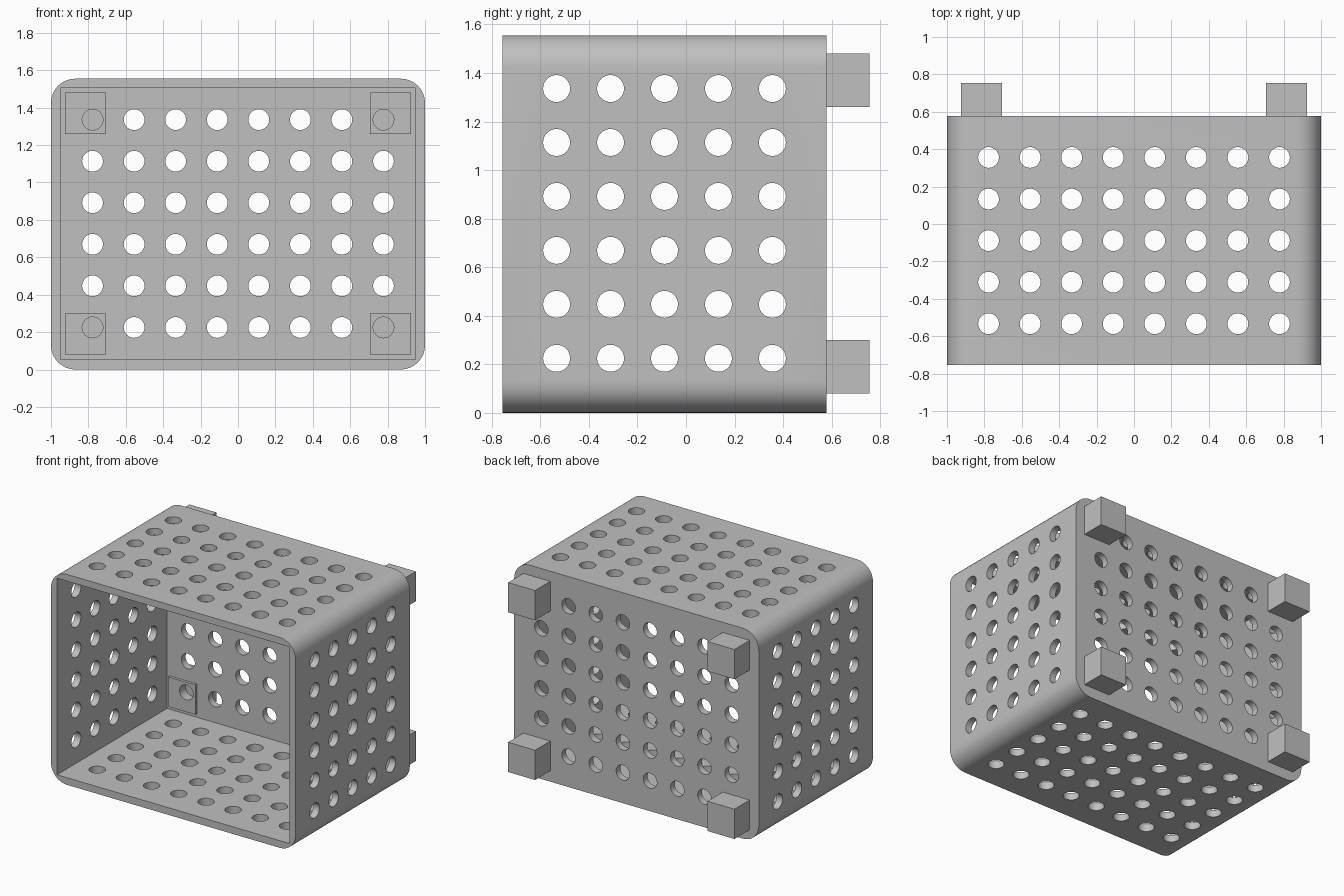
import bpy, bmesh, math
from mathutils import Matrix, Vector

if "Cube" in bpy.data.objects:
    bpy.data.objects.remove(bpy.data.objects["Cube"], do_unlink=True)

FRONT, BACK, TIP = -0.755, 0.578, 0.755
HEIGHT, WALL, CORNER = 1.555, 0.05, 0.13
PITCH, HOLE = 0.2222, 0.0555

grey = bpy.data.materials.new("light grey")
grey.use_nodes = True
colour = (0.53, 0.53, 0.53, 1)
grey.diffuse_color = colour
grey.node_tree.nodes["Principled BSDF"].inputs["Base Color"].default_value = colour


def add_object(name, bm):
    bmesh.ops.recalc_face_normals(bm, faces=bm.faces)
    mesh = bpy.data.meshes.new(name)
    bm.to_mesh(mesh)
    bm.free()
    mesh.materials.append(grey)
    obj = bpy.data.objects.new(name, mesh)
    bpy.context.collection.objects.link(obj)
    return obj


def box(name, low, high):
    bm = bmesh.new()
    low, high = Vector(low), Vector(high)
    place = Matrix.Translation((low + high) / 2) @ Matrix.Diagonal((*(high - low), 1))
    bmesh.ops.create_cube(bm, size=1, matrix=place)
    return add_object(name, bm)


def drill(name, centres, axis, depth):
    """Cylinders along one axis, gathered into a single cutter."""
    bm = bmesh.new()
    turn = Vector(axis).to_track_quat("Z", "Y").to_matrix().to_4x4()
    for c in centres:
        bmesh.ops.create_cone(bm, cap_ends=True, segments=32, radius1=HOLE, radius2=HOLE,
                              depth=depth, matrix=Matrix.Translation(c) @ turn)
    return add_object(name, bm)


def cut(obj, cutter):
    cutter.hide_render = True
    mod = obj.modifiers.new("cut", "BOOLEAN")
    mod.operation, mod.solver, mod.object = "DIFFERENCE", "EXACT", cutter
    bpy.context.view_layer.objects.active = obj
    bpy.ops.object.modifier_apply(modifier=mod.name)
    bpy.data.objects.remove(cutter, do_unlink=True)


def smooth(obj):
    bpy.ops.object.select_all(action="DESELECT")
    obj.select_set(True)
    bpy.context.view_layer.objects.active = obj
    bpy.ops.object.shade_smooth_by_angle(angle=math.radians(30))


# Crate body: rounded outline pushed from front to back
bm = bmesh.new()
ring = []
steps = 8
for quarter, (sx, sz) in enumerate([(1, 1), (-1, 1), (-1, -1), (1, -1)]):
    for i in range(steps + 1):
        a = (quarter + i / steps) * math.pi / 2
        ring.append(bm.verts.new((sx * (1 - CORNER) + CORNER * math.cos(a), FRONT,
                                  HEIGHT / 2 + sz * (HEIGHT / 2 - CORNER) + CORNER * math.sin(a))))
face = bm.faces.new(ring)
new = bmesh.ops.extrude_face_region(bm, geom=[face], use_keep_orig=True)["geom"]
bmesh.ops.translate(bm, vec=(0, BACK - FRONT, 0),
                    verts=[v for v in new if isinstance(v, bmesh.types.BMVert)])
crate = add_object("crate_shell", bm)

# Square-cornered hollow, open at the front
cut(crate, box("hollow_cutter", (WALL - 1, FRONT - 0.2, WALL + 0.003),
               (1 - WALL, BACK - WALL, HEIGHT - WALL)))

# Hole grids through the sides, the top and bottom, and the back
xs = [(i - 3.5) * PITCH for i in range(8)]
ys = [-0.533 + i * PITCH for i in range(5)]
zs = [HEIGHT / 2 + 0.003 + (i - 2.5) * PITCH for i in range(6)]
cut(crate, drill("side_holes", [(0, y, z) for y in ys for z in zs], (1, 0, 0), 2.4))
cut(crate, drill("top_holes", [(x, y, HEIGHT / 2) for x in xs for y in ys], (0, 0, 1), 2))
cut(crate, drill("back_holes", [(x, BACK, z) for x in xs for z in zs], (0, 1, 0), 0.3))
smooth(crate)

# Square pegs through the back corners, with a blind hole on the inside
for side, sx in (("left", 1), ("right", -1)):
    for level, z, hole_z in (("lower", 0.19, zs[0]), ("upper", 1.37, zs[-1])):
        x = sx * 0.815
        peg = box(f"{level}_{side}_peg", (x - 0.11, BACK - WALL - 0.02, z - 0.11),
                  (x + 0.11, TIP, z + 0.11))
        cut(peg, drill("peg_hole", [(sx * xs[-1], BACK - 0.1, hole_z)], (0, 1, 0), 0.2))
        smooth(peg)
